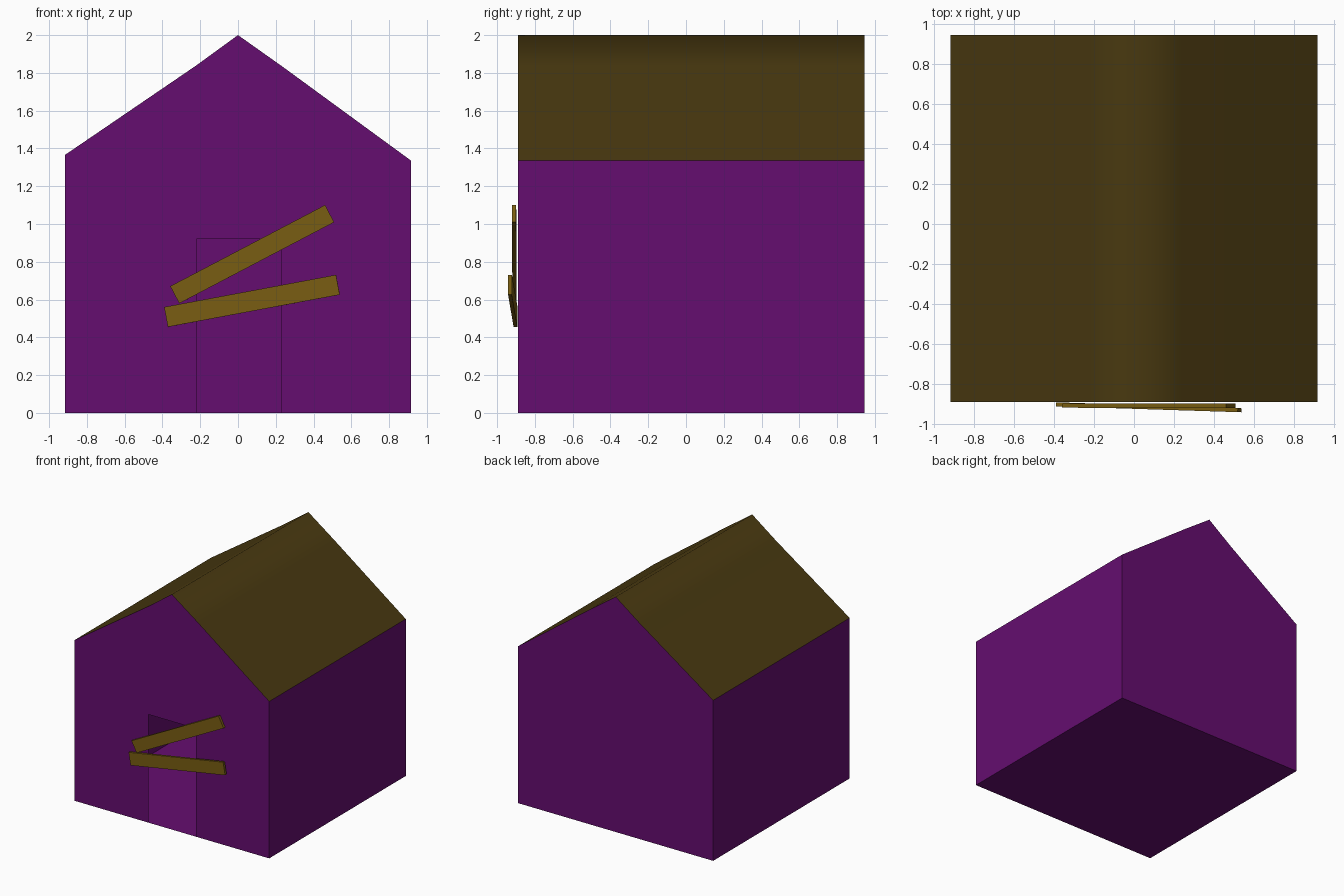
import bpy, bmesh

if "Cube" in bpy.data.objects:
    bpy.data.objects.remove(bpy.data.objects["Cube"])

FRONT, BACK = -0.89, 0.945
HALF = 0.917
# Roof line from left eave to right eave (x, z)
ROOF = [(-HALF, 1.365), (-0.22, 1.84), (0.0, 2.0), (0.24, 1.83), (HALF, 1.335)]
DOOR = [(-0.22, 0), (-0.22, 0.92), (0.23, 0.92), (0.23, 0)]


def material(name, rgb):
    mat = bpy.data.materials.new(name)
    mat.diffuse_color = (*rgb, 1)
    mat.use_nodes = True
    mat.node_tree.nodes["Principled BSDF"].inputs["Base Color"].default_value = mat.diffuse_color
    return mat


def finish(bm, name, mat, smooth=False):
    bmesh.ops.remove_doubles(bm, verts=bm.verts, dist=1e-5)
    mesh = bpy.data.meshes.new(name)
    for f in bm.faces:
        f.smooth = smooth
    bm.to_mesh(mesh)
    bm.free()
    mesh.materials.append(mat)
    obj = bpy.data.objects.new(name, mesh)
    bpy.context.collection.objects.link(obj)
    return obj


def face(bm, pts):
    return bm.faces.new([bm.verts.new(p) for p in pts])


def strip(bm, a, b):
    """Panel running front to back between two profile points."""
    face(bm, [(a[0], FRONT, a[1]), (a[0], BACK, a[1]),
              (b[0], BACK, b[1]), (b[0], FRONT, b[1])])


purple = material("purple_wall", (0.13, 0.004, 0.16))
brown = material("brown_roof", (0.065, 0.04, 0.005))
ochre = material("ochre_wood", (0.19, 0.11, 0.006))

# Hollow wall shell: front gable with open doorway, plain back gable, sides, floor
bm = bmesh.new()
left, right = (-HALF, 0), (HALF, 0)
face(bm, [(x, FRONT, z) for x, z in [left] + DOOR + [right] + ROOF[::-1]])
face(bm, [(x, BACK, z) for x, z in [right, left] + ROOF])
strip(bm, left, ROOF[0])
strip(bm, ROOF[-1], right)
strip(bm, right, left)
finish(bm, "walls", purple)

# Roof panels, softly shaded across the ridge
bm = bmesh.new()
for a, b in zip(ROOF, ROOF[1:]):
    strip(bm, a, b)
finish(bm, "roof", brown, smooth=True)

# Planks nailed across the doorway
for name, loc, size, tilt, yaw in [
    ("upper_plank", (0.075, -0.909, 0.84), (0.926, 0.022, 0.103), 0.483, -0.002),
    ("lower_plank", (0.074, -0.917, 0.593), (0.926, 0.020, 0.107), 0.185, -0.032),
]:
    bm = bmesh.new()
    bmesh.ops.create_cube(bm, size=1)
    bmesh.ops.scale(bm, vec=size, verts=bm.verts)
    plank = finish(bm, name, ochre)
    plank.location = loc
    plank.rotation_euler = (0, -tilt, yaw)
